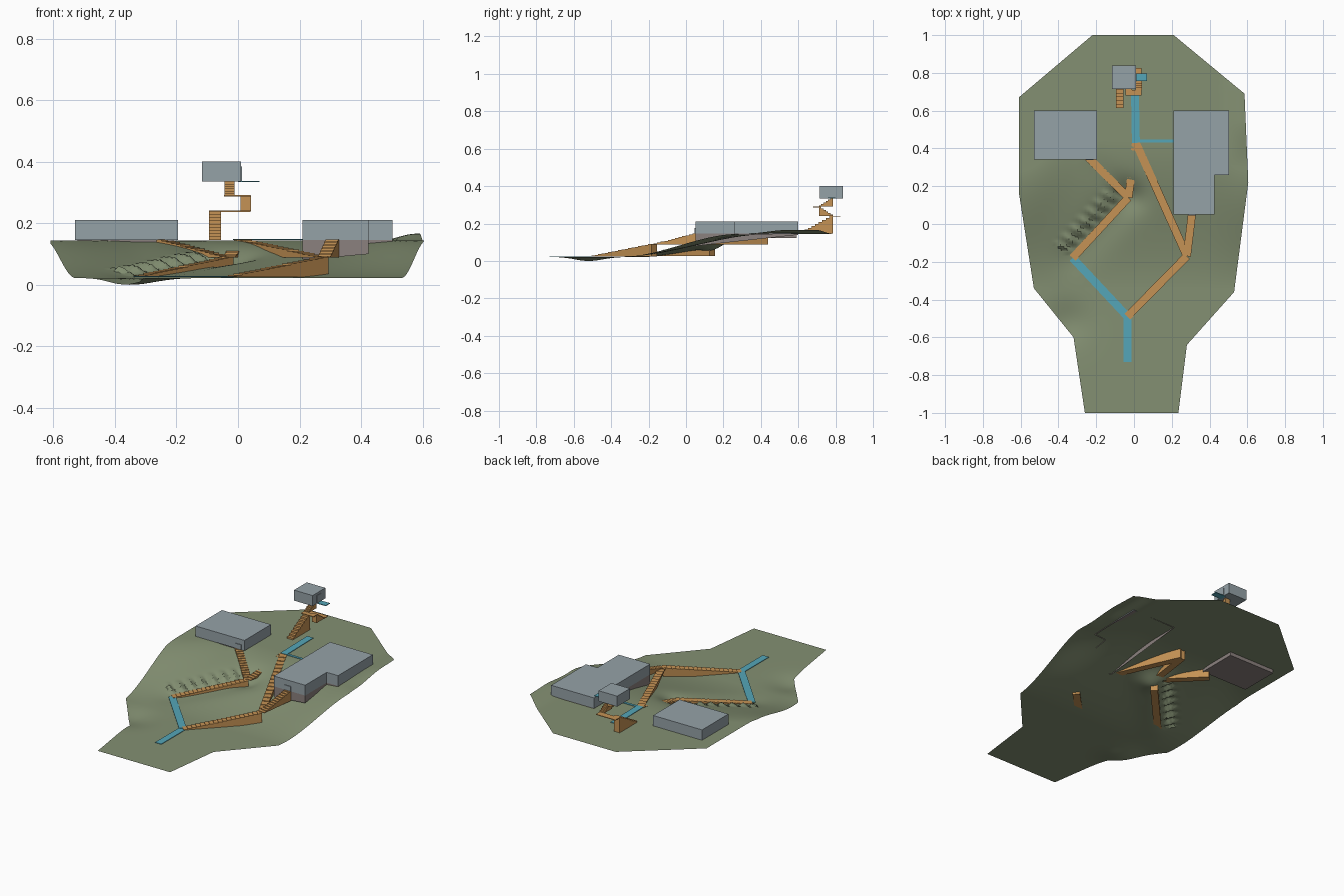
import bpy, bmesh, math
from mathutils import Vector

if "Cube" in bpy.data.objects:
    bpy.data.objects.remove(bpy.data.objects["Cube"])


def material(name, rgb):
    m = bpy.data.materials.new(name)
    m.diffuse_color = (*rgb, 1)
    m.use_nodes = True
    m.node_tree.nodes["Principled BSDF"].inputs["Base Color"].default_value = m.diffuse_color
    return m


GREEN = material("grass green", (0.23, 0.28, 0.17))
GREY = material("building grey", (0.30, 0.36, 0.39))
TAUPE = material("base taupe", (0.26, 0.22, 0.21))
BLUE = material("path blue", (0.09, 0.38, 0.48))
TAN = material("stair tan", (0.56, 0.29, 0.09))


def make(name, verts, faces, mat, solid=True):
    bm = bmesh.new()
    vs = [bm.verts.new(v) for v in verts]
    for f in faces:
        bm.faces.new([vs[i] for i in f])
    if solid:
        bmesh.ops.recalc_face_normals(bm, faces=bm.faces)
    me = bpy.data.meshes.new(name)
    bm.to_mesh(me)
    bm.free()
    me.materials.append(mat)
    ob = bpy.data.objects.new(name, me)
    bpy.context.collection.objects.link(ob)
    return ob


def loft(name, low, high, mat, bottom=True):
    """Solid between two matching loops."""
    n = len(low)
    faces = [(i, (i + 1) % n, n + (i + 1) % n, n + i) for i in range(n)]
    faces.append(tuple(range(n, 2 * n)))
    if bottom:
        faces.append(tuple(reversed(range(n))))
    return make(name, low + high, faces, mat)


def prism(name, pts, z0, z1, mat):
    return loft(name, [(x, y, z0) for x, y in pts], [(x, y, z1) for x, y in pts], mat)


def box(name, x0, x1, y0, y1, z0, z1, mat):
    return prism(name, [(x0, y0), (x1, y0), (x1, y1), (x0, y1)], z0, z1, mat)


def smooth(a, b, t):
    t = min(1, max(0, (t - a) / (b - a)))
    return t * t * (3 - 2 * t)


def seg_dist(p, a, b):
    """Distance to a segment, position along it, and side."""
    p, a, b = Vector(p), Vector(a), Vector(b)
    d = b - a
    t = min(1, max(0, (p - a).dot(d) / d.length_squared))
    side = d.x * (p - a).y - d.y * (p - a).x
    return (p - a - d * t).length, t, side


# Key junctions of the stair network
LEFT_LOW, LEFT_MID, TOP = (-0.325, -0.18), (-0.03, 0.14), (0.01, 0.43)
RIGHT_LOW, RIGHT_MID = (-0.035, -0.49), (0.28, -0.17)
LEFT_DOOR, RIGHT_DOOR = (-0.25, 0.36), (0.307, 0.055)


def ground(x, y):
    edge = smooth(0.3, 0.6, abs(x))
    h = 0.022 + 0.122 * smooth(-0.35, 0.45 - 0.17 * edge, y)
    # valley under the left stairs, with crumpled upper bank
    d, t, side = seg_dist((x, y), LEFT_LOW, LEFT_MID)
    h -= (0.012 + 0.018 * t) * math.exp(-(d / 0.09) ** 2)
    if side > 0 and 0 < t < 1:
        wave = 2 * abs((t * 7) % 1 - 0.5)
        h += 0.03 * (wave - 0.3) * smooth(0.02, 0.06, d) * (1 - smooth(0.07, 0.14, d))
    d, t, side = seg_dist((x, y), LEFT_MID, LEFT_DOOR)
    h -= 0.016 * (1 - t) * math.exp(-(d / 0.07) ** 2)
    # low hollow and raised right shoulder
    h -= 0.022 * math.exp(-((x + 0.35) ** 2 + (y + 0.52) ** 2) / 0.012)
    h += 0.022 * smooth(0.46, 0.58, x) * smooth(0.3, 0.55, y) * (1 - smooth(0.7, 0.95, y))
    return max(0, h)


# Terrain sheet spanned between left and right outlines
LEFT = [(-1, -0.26), (-0.6, -0.32), (-0.34, -0.53), (0.17, -0.61), (0.67, -0.61), (1, -0.22)]
RIGHT = [(-1, 0.235), (-0.64, 0.28), (-0.36, 0.53), (0.22, 0.605), (0.69, 0.585), (1, 0.21)]


def lerp_line(line, y):
    for (ya, xa), (yb, xb) in zip(line, line[1:]):
        if y <= yb + 1e-6:
            return xa + (xb - xa) * (y - ya) / (yb - ya)
    return line[-1][1]


ROWS, COLS = 200, 70
verts = []
for r in range(ROWS + 1):
    y = -1 + 2 * r / ROWS
    xa, xb = lerp_line(LEFT, y), lerp_line(RIGHT, y)
    for c in range(COLS + 1):
        x = xa + (xb - xa) * c / COLS
        verts.append((x, y, ground(x, y)))
W = COLS + 1
faces = [(r * W + c, r * W + c + 1, (r + 1) * W + c + 1, (r + 1) * W + c)
         for r in range(ROWS) for c in range(COLS)]
terrain = make("terrain", verts, faces, GREEN, solid=False)
bpy.context.view_layer.objects.active = terrain
terrain.select_set(True)
bpy.ops.object.shade_smooth_by_angle(angle=math.radians(35))


# Stairs: stepped side profile with a flat underside
def stairs(name, a, b, z0, z1, n=16, w=0.042):
    a, b = Vector(a), Vector(b)
    d = b - a
    s = d.normalized().orthogonal() * w / 2
    prof = [(1, z0), (0, z0)]
    for i in range(n):
        z = z0 + (z1 - z0) * (i + 1) / n
        prof += [(i / n, z), ((i + 1) / n, z)]
    loops = [[(*(a + d * t + s * k), z) for t, z in prof] for k in (-1, 1)]
    loft(name, loops[0], loops[1], TAN)


stairs("right_lower_stair", RIGHT_LOW, RIGHT_MID, 0.025, 0.09, 18)
stairs("right_upper_stair", RIGHT_MID, TOP, 0.088, 0.147, 16)
stairs("right_door_stair", RIGHT_MID, RIGHT_DOOR, 0.088, 0.147, 12)
stairs("left_lower_stair", LEFT_LOW, LEFT_MID, 0.027, 0.09, 18)
stairs("left_upper_stair", LEFT_MID, TOP, 0.088, 0.147, 14)
stairs("left_door_stair", LEFT_MID, LEFT_DOOR, 0.088, 0.147, 14)


# Flat blue paths
def path(name, a, b, z, w=0.042):
    a, b = Vector(a), Vector(b)
    s = (b - a).normalized().orthogonal() * w / 2
    prism(name, [tuple(a - s), tuple(b - s), tuple(b + s), tuple(a + s)], z - 0.003, z, BLUE)


path("entry_path", (-0.035, -0.73), (-0.035, -0.48), 0.027)
path("lower_path", RIGHT_LOW, LEFT_LOW, 0.0285)
path("upper_path", TOP, (0.005, 0.70), 0.149)
path("side_path", (0.005, 0.44), (0.21, 0.44), 0.148, 0.016)

# Left building on its base
box("left_base", -0.522, -0.21, 0.35, 0.592, 0.122, 0.146, TAUPE)
box("left_building", -0.53, -0.195, 0.342, 0.60, 0.146, 0.21, GREY)
box("left_door", -0.255, -0.215, 0.338, 0.343, 0.147, 0.178, GREY)

# Right L-shaped building with a base that follows the slope
L_SHAPE = [(0.21, 0.05), (0.425, 0.05), (0.425, 0.26), (0.503, 0.26), (0.503, 0.60), (0.21, 0.60)]
loft("right_base", [(x, y, ground(x, y) - 0.004 if y > 0.1 else 0.10 if x > 0.4 else 0.08)
                    for x, y in L_SHAPE],
     [(x, y, 0.146) for x, y in L_SHAPE], TAUPE, bottom=False)
prism("right_building", L_SHAPE, 0.146, 0.21, GREY)
box("right_door", 0.285, 0.328, 0.046, 0.051, 0.147, 0.177, GREY)

# Lookout: three switchback flights, two landings and a raised cabin
stairs("lookout_stair_1", (-0.075, 0.615), (-0.075, 0.785), 0.146, 0.24, 9, 0.04)
box("lookout_landing_1", -0.095, 0.04, 0.785, 0.825, 0.237, 0.241, TAN)
stairs("lookout_stair_2", (0.025, 0.785), (0.025, 0.71), 0.24, 0.29, 6, 0.033)
box("lookout_landing_2", -0.045, 0.04, 0.68, 0.71, 0.287, 0.291, TAN)
stairs("lookout_stair_3", (-0.028, 0.71), (-0.028, 0.785), 0.29, 0.335, 6, 0.033)
box("lookout_cabin", -0.117, 0.01, 0.715, 0.84, 0.335, 0.40, GREY)
box("lookout_door", 0.009, 0.013, 0.755, 0.797, 0.338, 0.385, GREY)
box("lookout_balcony", 0.0, 0.07, 0.758, 0.798, 0.334, 0.338, BLUE)
